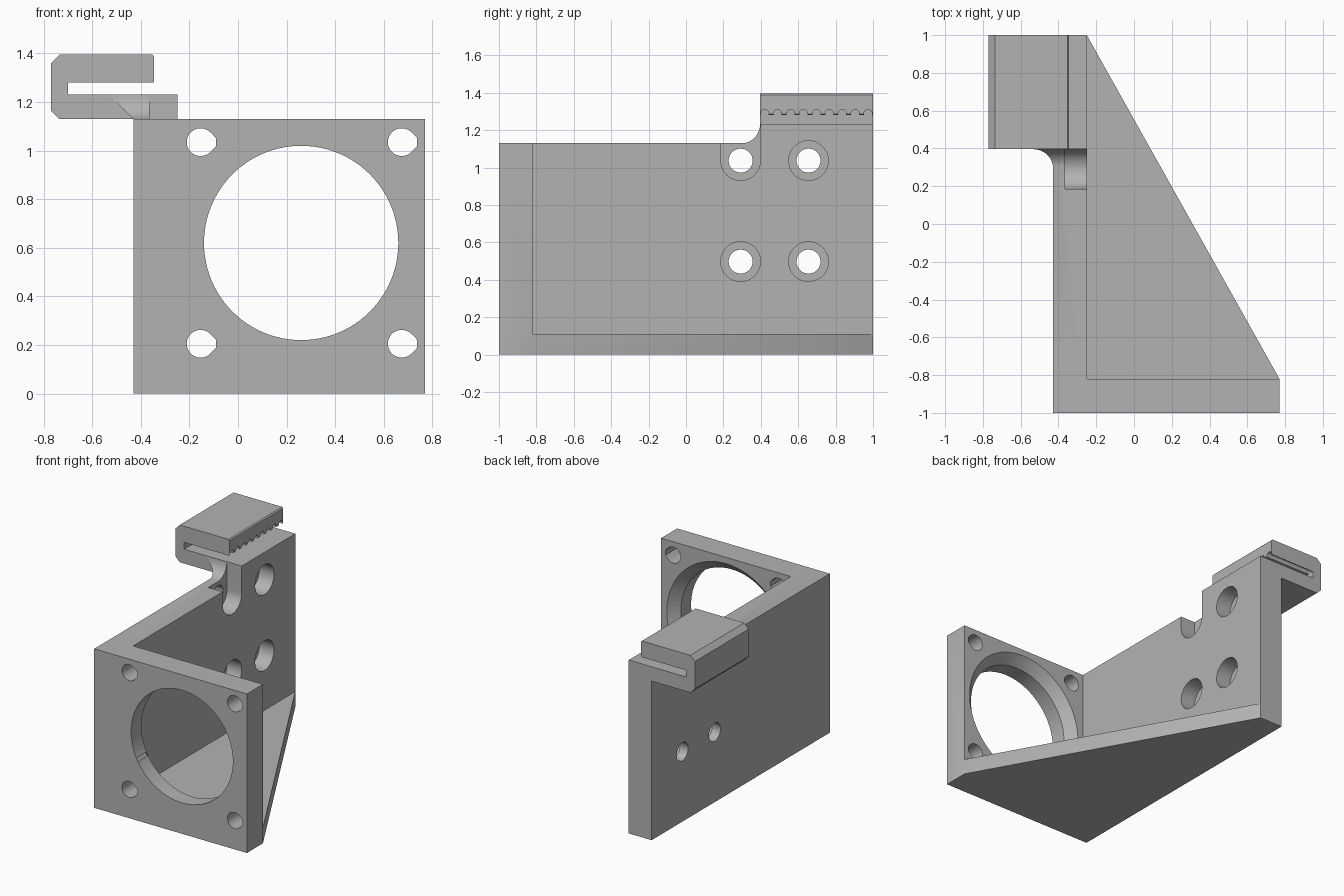
import bpy, bmesh, math
from mathutils import Matrix, Vector

if "Cube" in bpy.data.objects:
    bpy.data.objects.remove(bpy.data.objects["Cube"], do_unlink=True)

grey = bpy.data.materials.new("matte_grey")
grey.use_nodes = True
colour = (0.45, 0.45, 0.45, 1)
grey.diffuse_color = colour
grey.node_tree.nodes["Principled BSDF"].inputs["Base Color"].default_value = colour


def finish(name, bm):
    bmesh.ops.recalc_face_normals(bm, faces=bm.faces)
    mesh = bpy.data.meshes.new(name)
    bm.to_mesh(mesh)
    bm.free()
    mesh.materials.append(grey)
    obj = bpy.data.objects.new(name, mesh)
    bpy.context.collection.objects.link(obj)
    return obj


def prism(name, points, axis, start, end):
    """Extrude a 2D outline along an axis."""
    place = {"x": lambda u, v: (start, u, v),
             "y": lambda u, v: (u, start, v),
             "z": lambda u, v: (u, v, start)}[axis]
    direction = Vector([float(axis == a) for a in "xyz"]) * (end - start)
    bm = bmesh.new()
    face = bm.faces.new([bm.verts.new(place(u, v)) for u, v in points])
    new = bmesh.ops.extrude_face_region(bm, geom=[face])["geom"]
    verts = [g for g in new if isinstance(g, bmesh.types.BMVert)]
    bmesh.ops.translate(bm, verts=verts, vec=direction)
    return finish(name, bm)


def rect(u0, u1, v0, v1):
    return [(u0, v0), (u1, v0), (u1, v1), (u0, v1)]


def arc(u, v, r, a0, a1, n):
    angles = [math.radians(a0 + (a1 - a0) * i / n) for i in range(n + 1)]
    return [(u + r * math.cos(a), v + r * math.sin(a)) for a in angles]


def circle(u, v, r, n=64):
    return arc(u, v, r, 0, 360, n)[:-1]


def combine(target, tool, operation):
    mod = target.modifiers.new(operation.lower(), "BOOLEAN")
    mod.operation, mod.solver, mod.object = operation, "EXACT", tool
    bpy.context.view_layer.objects.active = target
    bpy.ops.object.modifier_apply(modifier=mod.name)
    bpy.data.objects.remove(tool, do_unlink=True)


LEFT, INNER, RIGHT = -0.43, -0.25, 0.77
HEIGHT, PLATE_BACK, CLAMP_FRONT, SHELF = 1.13, -0.82, 0.396, 1.232

# Motor plate, side wall and triangular floor
bracket = prism("motor_bracket", rect(LEFT, RIGHT, 0, HEIGHT), "y", -1, PLATE_BACK)
wall = prism("side_wall", rect(LEFT, INNER, -1, 1), "z", 0, HEIGHT)
floor = prism("floor", [(LEFT, -1), (RIGHT, -1), (RIGHT, PLATE_BACK),
                        (INNER, 1), (LEFT, 1)], "z", 0, 0.11)

# Belt clamp with a slot between its jaws
clamp = prism("belt_clamp", [
    (-0.735, HEIGHT), (-0.77, 1.165), (-0.77, 1.36), (-0.735, 1.395),
    (-0.353, 1.395), (-0.345, 1.387), (-0.345, 1.285), (-0.35, 1.28),
    (-0.70, 1.28), (-0.70, SHELF), (INNER, SHELF), (INNER, 1.0),
    (LEFT, 1.0), (LEFT, HEIGHT)], "y", CLAMP_FRONT, 1)

# Belt tooth grooves in the upper jaw
pitch = 0.069
for i in range(9):
    y = CLAMP_FRONT + 0.025 + i * pitch
    groove = prism("groove", circle(y, 1.288, 0.022, 16), "x", -0.699, -0.3)
    combine(clamp, groove, "DIFFERENCE")

# Curved web in front of the clamp, undercut at 45 degrees
radius = 0.104
web = prism("clamp_web", arc(CLAMP_FRONT - radius, SHELF, radius, -90, 0, 12)
            + [(0.45, SHELF), (0.45, 1.05), (CLAMP_FRONT - radius, 1.05)],
            "x", -0.6, INNER)
undercut = prism("undercut", [(LEFT - 0.102, SHELF), (INNER, SHELF), (INNER, 1.05),
                              (LEFT, 1.05), (LEFT, HEIGHT)], "y", 0.2, 0.6)
combine(web, undercut, "INTERSECT")

for part in (wall, floor, clamp, web):
    combine(bracket, part, "UNION")

# Large motor opening, flared at the back
combine(bracket, prism("opening", circle(0.26, 0.62, 0.4, 96), "y", -1.1, -0.7),
        "DIFFERENCE")
bm = bmesh.new()
bmesh.ops.create_cone(bm, cap_ends=True, segments=96, radius1=0.475, radius2=0.395,
                      depth=0.08, matrix=Matrix.Translation((0.26, -0.85, 0.62))
                      @ Matrix.Rotation(math.pi / 2, 4, "X"))
combine(bracket, finish("flare", bm), "DIFFERENCE")

# Teardrop motor screw holes
r = 0.057
for x in (-0.154, 0.674):
    for z in (0.205, 1.035):
        outline = arc(x, z, r, 45, 315, 36) + [(x + 1.1 * r, z - 0.31 * r),
                                              (x + 1.1 * r, z + 0.31 * r)]
        combine(bracket, prism("screw_hole", outline, "y", -1.1, -0.7), "DIFFERENCE")

# Counterbored wall holes; the upper front one is open at the top
for y in (0.292, 0.655):
    for z in (0.497, 1.037):
        bore = circle(y, z, 0.106)
        if y < 0.5 and z > 1:
            bore = arc(y, z, 0.106, 180, 360, 32) + [(y + 0.106, 1.25), (y - 0.106, 1.25)]
        combine(bracket, prism("counterbore", bore, "x", -0.365, -0.2), "DIFFERENCE")
        combine(bracket, prism("wall_hole", circle(y, z, 0.064), "x", -0.5, -0.3),
                "DIFFERENCE")

# Merge coplanar faces and shade
bpy.ops.object.select_all(action="DESELECT")
bracket.select_set(True)
bpy.context.view_layer.objects.active = bracket
tidy = bracket.modifiers.new("tidy", "DECIMATE")
tidy.decimate_type = "DISSOLVE"
tidy.angle_limit = math.radians(0.5)
bpy.ops.object.modifier_apply(modifier=tidy.name)
bpy.ops.object.shade_smooth_by_angle(angle=math.radians(30))
